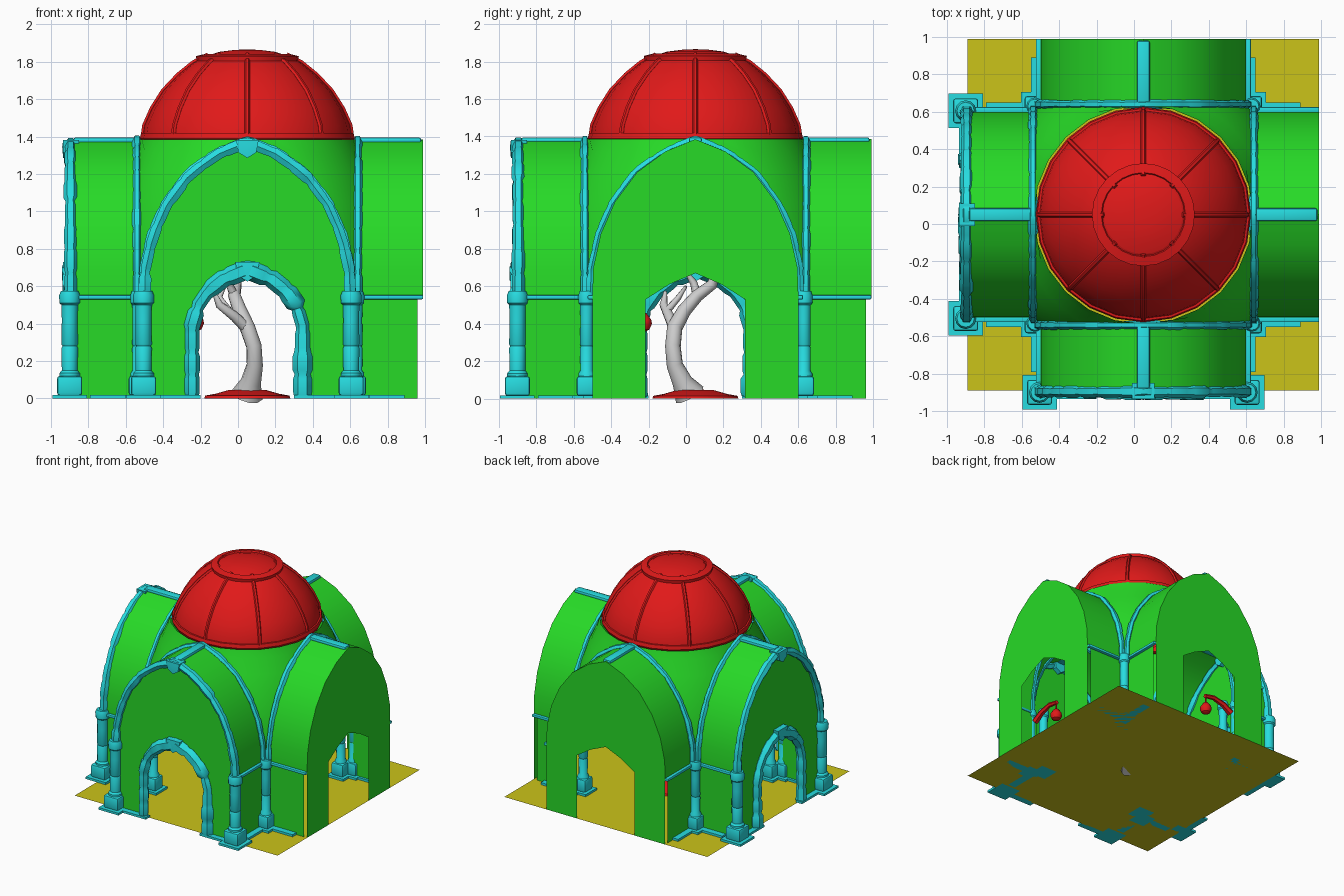
import bpy, bmesh, math, random
from mathutils import Matrix, Vector

if "Cube" in bpy.data.objects:
    bpy.data.objects.remove(bpy.data.objects["Cube"])

random.seed(4)


def colour(name, rgb):
    m = bpy.data.materials.new(name)
    m.diffuse_color = (*rgb, 1)
    m.use_nodes = True
    m.node_tree.nodes["Principled BSDF"].inputs["Base Color"].default_value = m.diffuse_color
    return m


GREEN = colour("plaster", (0.02, 0.7, 0.02))
CYAN = colour("stone", (0.02, 0.72, 0.75))
RED = colour("dome_red", (0.75, 0.01, 0.01))
YELLOW = colour("floor_yellow", (0.6, 0.55, 0.01))
CENTRE = Matrix.Translation((0.05, 0.05, 0))


def finish(name, mesh, mat, m, smooth=35):
    ob = bpy.data.objects.new(name, mesh)
    bpy.context.collection.objects.link(ob)
    ob.matrix_world = m
    if mat:
        mesh.materials.clear()
        mesh.materials.append(mat)
    bpy.ops.object.select_all(action='DESELECT')
    ob.select_set(True)
    bpy.context.view_layer.objects.active = ob
    bpy.ops.object.shade_smooth_by_angle(angle=math.radians(smooth))
    return ob


def sheet(name, rows, mat, m=CENTRE):
    """Surface through rows of points."""
    n = len(rows[0])
    verts = [p for r in rows for p in r]
    faces = [(i*n+j, i*n+j+1, (i+1)*n+j+1, (i+1)*n+j)
             for i in range(len(rows)-1) for j in range(n-1)]
    me = bpy.data.meshes.new(name)
    me.from_pydata(verts, [], faces)
    bm = bmesh.new()
    bm.from_mesh(me)
    bmesh.ops.remove_doubles(bm, verts=bm.verts, dist=1e-5)
    bmesh.ops.recalc_face_normals(bm, faces=bm.faces)
    bm.to_mesh(me)
    bm.free()
    return finish(name, me, mat, m)


def lathe(name, prof, mat, m=CENTRE, n=24):
    ring = [2*math.pi*i/n for i in range(n+1)]
    return sheet(name, [[(r*math.cos(a), r*math.sin(a), z) for a in ring] for r, z in prof], mat, m)


def box(name, lo, hi, mat, m, bevel=0.0):
    bm = bmesh.new()
    lo, hi = Vector(lo), Vector(hi)
    bmesh.ops.create_cube(bm, size=1, matrix=Matrix.Translation((lo+hi)/2) @ Matrix.Diagonal((*(hi-lo), 1)))
    if bevel:
        bmesh.ops.bevel(bm, geom=bm.edges[:], offset=bevel, segments=2, affect='EDGES', profile=0.5)
    me = bpy.data.meshes.new(name)
    bm.to_mesh(me)
    bm.free()
    return finish(name, me, mat, m)


def tube(name, pts, radii, mat, m=CENTRE, res=1):
    cu = bpy.data.curves.new(name, 'CURVE')
    cu.dimensions = '3D'
    cu.bevel_depth = 1
    cu.bevel_resolution = res
    cu.use_fill_caps = True
    sp = cu.splines.new('POLY')
    sp.points.add(len(pts)-1)
    for q, p, r in zip(sp.points, pts, radii):
        q.co = (*p, 1)
        q.radius = r
    tmp = bpy.data.objects.new(name + "_path", cu)
    bpy.context.collection.objects.link(tmp)
    dg = bpy.context.evaluated_depsgraph_get()
    me = bpy.data.meshes.new_from_object(tmp.evaluated_get(dg))
    bpy.data.objects.remove(tmp)
    return finish(name, me, mat, m, 50)


def stones(name, path, r, count, m, rough=0.13):
    """Row of rough blocks along a path: wide, wide, narrow joint."""
    path = [Vector(p) for p in path]
    lens = [(b-a).length for a, b in zip(path, path[1:])]
    total = sum(lens)

    def at(t):
        d = t*total
        for a, b, l in zip(path, path[1:], lens):
            if d <= l:
                return a.lerp(b, d/l)
            d -= l
        return path[-1]
    pts, rad = [], []
    for i in range(count):
        k = r*random.uniform(1-rough, 1+rough)
        for f, s in ((0.0, 0.85), (0.2, 1), (0.8, 1)):
            pts.append(at((i+f)/count))
            rad.append(k*s)
    pts.append(path[-1])
    rad.append(r)
    return tube(name, pts, rad, CYAN, m)


def column(name, u, d, r, m):
    place = m @ Matrix.Translation((u, d, 0))
    lathe(name + "_shaft", [(r*1.3, 0.1), (r*1.3, 0.135), (r, 0.15), (r*1.05, 0.27), (r*0.92, 0.28),
                            (r*1.05, 0.29), (r, 0.42), (r*1.05, 0.5), (r*1.3, 0.51), (r*1.35, 0.55),
                            (r*1.1, 0.575), (0, 0.575)], CYAN, place, 12)
    b = r*1.6
    box(name + "_base", (-b, -b, 0.015), (b, b, 0.12), CYAN, place, 0.015)
    p = r*2.2
    box(name + "_plinth", (-p, -p, 0), (p, p, 0.018), CYAN, place)


# vault outline, right half, from springing to apex
HALF = [(0.55, 0.55), (0.545, 0.70), (0.505, 0.88), (0.43, 1.05), (0.31, 1.21), (0.16, 1.32), (0, 1.385)]
ARCH = HALF + [(-u, z) for u, z in HALF[-2::-1]]
DOOR = [(0.265, 0), (0.265, 0.53), (0.14, 0.61), (0, 0.67)]
DOOR = DOOR + [(-u, z) for u, z in DOOR[-2::-1]]
TRIM = [(0.295, 0.01), (0.295, 0.40), (0.25, 0.53), (0.15, 0.63), (0, 0.69)]
TRIM = TRIM + [(-u, z) for u, z in TRIM[-2::-1]]
IN, OUT = 0.585, 0.94

# four arms of the cross
for arm, ang in (("back", 0), ("right", -90), ("front", 180), ("left", 90)):
    M = CENTRE @ Matrix.Rotation(math.radians(ang), 4, 'Z')
    sheet(arm + "_vault", [[(u, d, z) for u, z in ARCH] for d in (IN, OUT)], GREEN, M)
    me = bpy.data.meshes.new(arm + "_end_wall")
    loop = [(0.55, 0)] + ARCH + [(-0.55, 0)] + DOOR[::-1]
    me.from_pydata([(u, OUT, z) for u, z in loop], [], [tuple(range(len(loop)))])
    finish(arm + "_end_wall", me, GREEN, M)
    for s in (-1, 1):
        sheet(arm + "_side_wall", [[(s*0.55, d, z) for z in (0, 0.55)] for d in (0.55, 0.91)], GREEN, M)
        a, b = sorted((s*0.545, s*0.575))
        box(arm + "_cornice", (a, 0.56, 0.53), (b, OUT, 0.553), CYAN, M, 0.006)
        a, b = sorted((s*0.53, s*0.60))
        box(arm + "_wall_foot", (a, 0.56, 0), (b, 0.84, 0.018), CYAN, M)
    # ridge beam and crossing arch
    box(arm + "_ridge", (-0.035, IN, 1.365), (0.035, 0.93, 1.395), CYAN, M, 0.012)
    stones(arm + "_crossing_arch", [(u*1.02, 0.59, z) for u, z in ARCH], 0.024, 18, M)
    # decorated portal on the two show sides
    if arm in ("front", "left"):
        stones(arm + "_portal_arch", [(u, 0.945, z-0.015) for u, z in ARCH], 0.034, 16, M)
        stones(arm + "_door_arch", [(u, 0.945, z) for u, z in TRIM], 0.045, 14, M, 0.2)
        for z, r in ((0.69, 0.065), (1.345, 0.06)):
            key = [(-r, r*0.6), (r, r*0.6), (r*0.8, -r*0.5), (0, -r), (-r*0.8, -r*0.5)]
            loop = [(u, z+h) for u, h in key + key[:1]]
            sheet(arm + "_keystone", [[(0, d, z) if k == 0 else (u, d, h) for u, h in loop]
                                      for d, k in ((0.9, 0), (0.9, 1), (0.985, 1), (0.99, 0))], CYAN, M)
        for s in (-1, 1):
            column(arm + "_portal_column", s*0.555, 0.95, 0.042, M)
            a, b = sorted((s*0.25, s*0.55))
            box(arm + "_portal_foot", (a, 0.93, 0), (b, 0.985, 0.018), CYAN, M)
    # crossing corner: pendentive, outer and inner column
    rows = []
    for w, z in HALF:
        r, a0 = math.hypot(w, IN), math.atan2(w, IN)
        rows.append([(r*math.sin(a), r*math.cos(a), z)
                     for a in (a0 + (math.pi/2 - 2*a0)*i/6 for i in range(7))])
    sheet(arm + "_pendentive", rows, GREEN, M)
    column(arm + "_corner_column", 0.58, 0.58, 0.034, M)
    column(arm + "_inner_column", 0.51, 0.51, 0.034, M)
    # hanging lamps in the two plain arms
    if arm in ("back", "right"):
        s = -1 if arm == "back" else 1
        tube(arm + "_lamp_bracket", [(s*0.54, 0.57, 0.46), (s*0.46, 0.57, 0.51), (s*0.36, 0.57, 0.535),
                                     (s*0.27, 0.57, 0.52)], [0.028, 0.024, 0.02, 0.016], RED, M)
        tube(arm + "_lamp_chain", [(s*0.28, 0.57, 0.52), (s*0.28, 0.57, 0.43)], [0.006]*2, RED, M)
        lathe(arm + "_lamp", [(0, 0.465), (0.02, 0.455), (0.045, 0.42), (0.048, 0.4), (0.035, 0.37), (0, 0.35)],
              RED, M @ Matrix.Translation((s*0.28, 0.57, 0)), 12)

# dome
DOME = [(0.56, 1.39), (0.55, 1.46), (0.51, 1.55), (0.45, 1.645), (0.37, 1.73), (0.29, 1.795), (0.21, 1.838)]
lathe("dome_shell", DOME, RED)
lathe("dome_rim", [(0.53, 1.37), (0.565, 1.368), (0.575, 1.39), (0.568, 1.418), (0.54, 1.42), (0.53, 1.37)], RED)
lathe("dome_crown_ring", [(0.27, 1.80), (0.275, 1.83), (0.225, 1.842), (0.215, 1.825)], RED)
lathe("dome_cap", [(0.22, 1.83), (0.15, 1.853), (0.07, 1.863), (0, 1.866)], RED)
for i in range(8):
    tube("dome_rib", [(r, 0, z) for r, z in DOME], [0.014]*len(DOME), RED,
         CENTRE @ Matrix.Rotation(i*math.pi/4, 4, 'Z'))

# floor and planter
sheet("floor", [[(x, y, 0) for x in (-OUT, OUT)] for y in (-OUT, OUT)], YELLOW)
lathe("planter", [(0.23, 0), (0.225, 0.015), (0.17, 0.025), (0.1, 0.045), (0, 0.05)], RED)

# tree
W = Matrix.Identity(4)
tube("tree_trunk", [(0.05, 0.02, 0.02), (0.07, -0.02, 0.09), (0.09, -0.06, 0.18), (0.085, -0.07, 0.28),
                    (0.05, -0.06, 0.38), (0.01, -0.01, 0.47), (-0.02, 0.06, 0.55), (-0.01, 0.14, 0.61),
                    (0.0, 0.16, 0.68)],
     [0.085, 0.055, 0.044, 0.042, 0.042, 0.038, 0.034, 0.03, 0.022], None, W, 3)
tube("tree_branch_left", [(0.05, -0.06, 0.37), (-0.02, -0.09, 0.44), (-0.1, -0.12, 0.5), (-0.13, -0.11, 0.57)],
     [0.032, 0.028, 0.022, 0.01], None, W, 2)
tube("tree_branch_mid", [(-0.05, -0.1, 0.47), (-0.1, -0.04, 0.54), (-0.07, 0.0, 0.6)],
     [0.02, 0.016, 0.008], None, W, 2)
tube("tree_branch_top", [(-0.02, 0.06, 0.55), (-0.05, 0.04, 0.62), (-0.02, -0.01, 0.69)],
     [0.025, 0.02, 0.008], None, W, 2)
